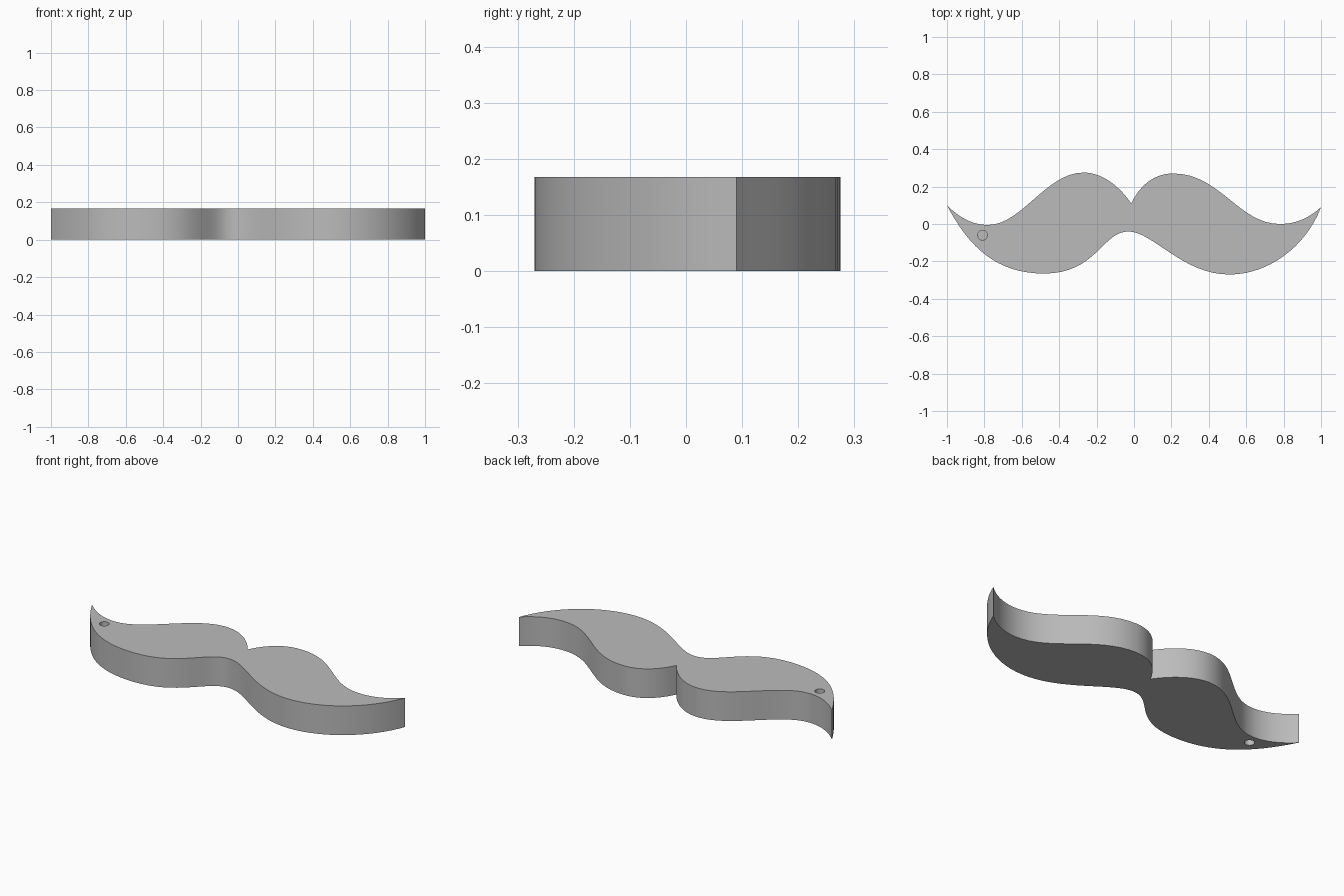
import bpy
import math

cube = bpy.data.objects.get("Cube")
if cube:
    bpy.data.objects.remove(cube, do_unlink=True)

HEIGHT = 0.168
HOLE = (-0.81, -0.06)
HOLE_RADIUS = 0.026

grey = bpy.data.materials.new("plain grey")
grey.use_nodes = True
colour = (0.5, 0.5, 0.5, 1)
grey.diffuse_color = colour
grey.node_tree.nodes["Principled BSDF"].inputs["Base Color"].default_value = colour

# Outline knots: incoming handle, point, outgoing handle
knots = [
    ((-0.88, -0.13), (-1.0, 0.10), (-0.93, 0.03)),      # right tip
    ((-0.86, -0.005), (-0.78, -0.005), (-0.60, -0.005)),
    ((-0.47, 0.275), (-0.27, 0.275), (-0.16, 0.275)),   # right crest
    ((-0.07, 0.19), (-0.015, 0.11), (0.03, 0.20)),      # notch
    ((0.10, 0.27), (0.21, 0.27), (0.46, 0.27)),         # left crest
    ((0.56, 0.0), (0.78, 0.0), (0.88, 0.0)),
    ((0.95, 0.045), (1.0, 0.09), (0.92, -0.12)),        # left tip
    ((0.72, -0.27), (0.51, -0.27), (0.26, -0.27)),
    ((0.10, -0.04), (-0.03, -0.04), (-0.17, -0.04)),    # lip arch
    ((-0.20, -0.265), (-0.48, -0.265), (-0.73, -0.265)),
]


def add_outline(curve, knots):
    spline = curve.splines.new("BEZIER")
    spline.bezier_points.add(len(knots) - 1)
    spline.use_cyclic_u = True
    for point, (before, here, after) in zip(spline.bezier_points, knots):
        point.handle_left_type = point.handle_right_type = "FREE"
        point.co = (*here, 0)
        point.handle_left = (*before, 0)
        point.handle_right = (*after, 0)


def circle_knots(centre, radius):
    k = 0.5523
    result = []
    for i in range(4):
        a = i * math.pi / 2
        c, s = math.cos(a) * radius, math.sin(a) * radius
        x, y = centre[0] + c, centre[1] + s
        result.append(((x + k * s, y - k * c), (x, y), (x - k * s, y + k * c)))
    return result


# Filled, extruded moustache slab with a round cord hole near one tip
curve = bpy.data.curves.new("moustache", "CURVE")
curve.dimensions = "2D"
curve.fill_mode = "BOTH"
curve.resolution_u = 16
curve.extrude = HEIGHT / 2
add_outline(curve, knots)
add_outline(curve, circle_knots(HOLE, HOLE_RADIUS))
body = bpy.data.objects.new("moustache", curve)
body.location.z = HEIGHT / 2
bpy.context.collection.objects.link(body)
curve.materials.append(grey)
bpy.ops.object.select_all(action="DESELECT")
body.select_set(True)
bpy.context.view_layer.objects.active = body
bpy.ops.object.convert(target="MESH")
bpy.ops.object.shade_smooth_by_angle(angle=math.radians(30))

# Thin web closing the hole halfway down
bpy.ops.mesh.primitive_cylinder_add(
    vertices=32, radius=HOLE_RADIUS, depth=0.01, location=(*HOLE, HEIGHT / 2))
web = bpy.context.object
web.name = "hole_web"
web.data.materials.append(grey)
